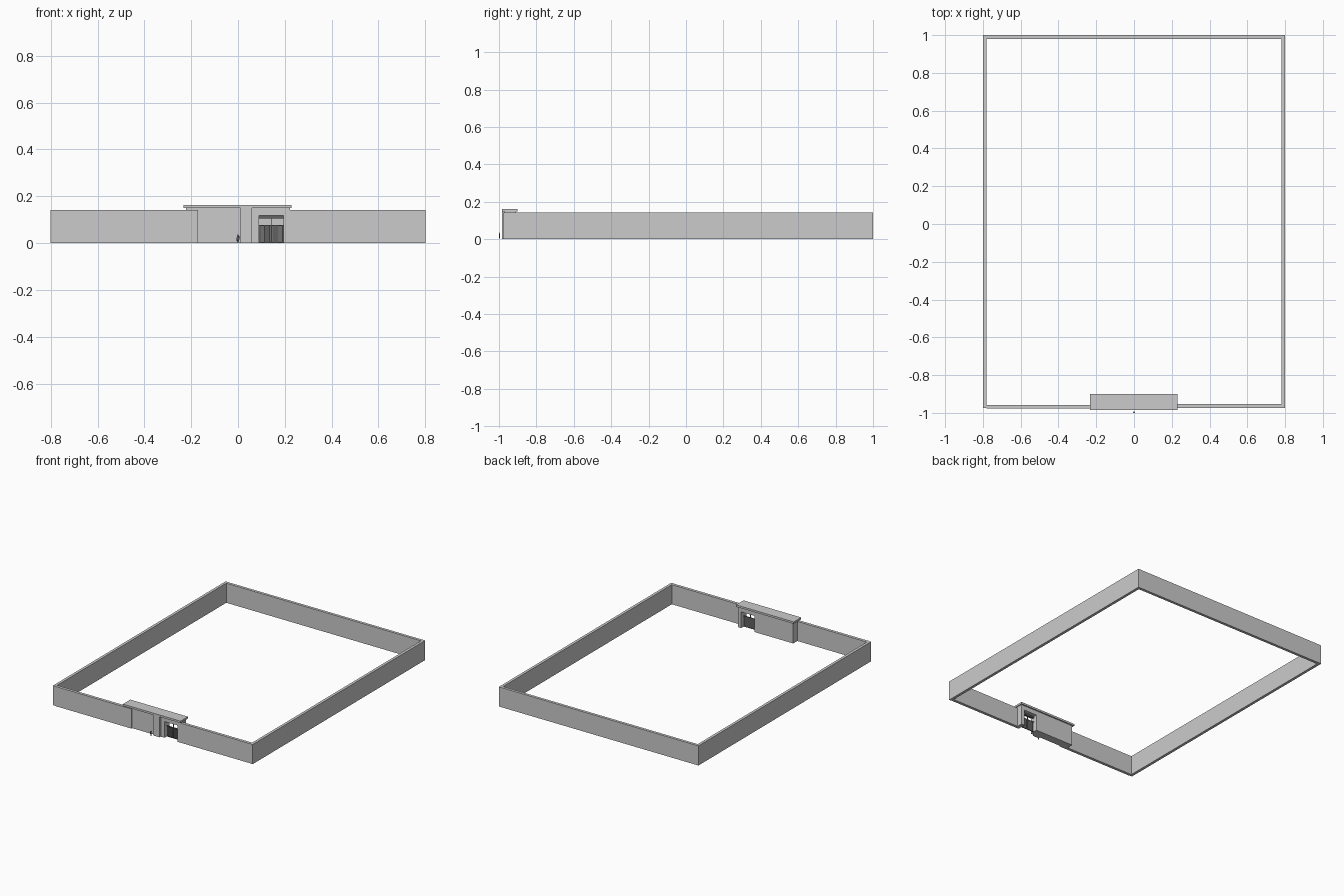
import bpy, bmesh

if "Cube" in bpy.data.objects:
    bpy.data.objects.remove(bpy.data.objects["Cube"])


def add_boxes(name, boxes):
    """One object from boxes given as (x0, x1, y0, y1, z0, z1)."""
    bm = bmesh.new()
    for x0, x1, y0, y1, z0, z1 in boxes:
        verts = bmesh.ops.create_cube(bm, size=1)["verts"]
        for v in verts:
            v.co = ((x0 + x1) / 2 + v.co.x * (x1 - x0),
                    (y0 + y1) / 2 + v.co.y * (y1 - y0),
                    (z0 + z1) / 2 + v.co.z * (z1 - z0))
    me = bpy.data.meshes.new(name)
    bm.to_mesh(me)
    bm.free()
    ob = bpy.data.objects.new(name, me)
    bpy.context.collection.objects.link(ob)
    return ob


WALL_H, T = 0.142, 0.02

# Perimeter walls
for side, s in (("left", -1), ("right", 1)):
    xs = sorted((s * 0.8, s * (0.8 - T)))
    add_boxes(f"{side}_wall", [(*xs, -0.975, 1.0, 0, WALL_H)])
add_boxes("back_wall", [(-0.78, 0.78, 1.0 - T, 1.0, 0, WALL_H)])
add_boxes("front_wall_left", [(-0.78, -0.17, -0.978, -0.957, 0, WALL_H)])
add_boxes("front_wall_right", [(0.195, 0.78, -0.973, -0.952, 0, WALL_H)])

# Gatehouse: guard room, jamb, lintel, entrance pillar
add_boxes("guard_room", [(-0.222, 0.09, -0.97, -0.91, 0, 0.15)])
add_boxes("gate_jamb", [(0.195, 0.222, -0.97, -0.91, 0, 0.15)])
add_boxes("gate_lintel", [(0.09, 0.195, -0.97, -0.91, 0.117, 0.15)])
add_boxes("entrance_pillar", [(0.01, 0.06, -0.984, -0.97, 0, 0.15)])

# Flat overhanging roof slab
add_boxes("roof_slab", [(-0.233, 0.229, -0.985, -0.9, 0.149, 0.163)])

# Two-leaf gate of close slats with a top rail and centre post
slats = []
count = 26
pitch = 0.105 / count
for i in range(count):
    x = 0.09 + pitch * i
    slats.append((x, x + pitch * 0.8, -0.944, -0.94, 0.002, 0.075))
dark = bpy.data.materials.new("dark_metal")
dark.diffuse_color = (0.12, 0.12, 0.12, 1)
dark.use_nodes = True
dark.node_tree.nodes["Principled BSDF"].inputs["Base Color"].default_value = dark.diffuse_color
rails = [(0.09, 0.195, -0.945, -0.939, 0.074, 0.078),
         (0.09, 0.195, -0.945, -0.939, 0.0, 0.004),
         (0.1415, 0.1435, -0.945, -0.939, 0, 0.105),
         (0.09, 0.195, -0.947, -0.937, 0.105, 0.117)]
for ob in (add_boxes("gate_slats", slats), add_boxes("gate_frame", rails)):
    ob.data.materials.append(dark)

# Small flat diamond marker standing before the entrance
bpy.ops.mesh.primitive_ico_sphere_add(subdivisions=1, radius=1,
                                      location=(0, -0.9965, 0.0195))
marker = bpy.context.object
marker.name = "entrance_marker"
marker.scale = (0.007, 0.0035, 0.0185)
marker.data.materials.append(dark)
add_boxes("marker_foot", [(-0.002, 0.002, -0.998, -0.995, 0, 0.006)])
